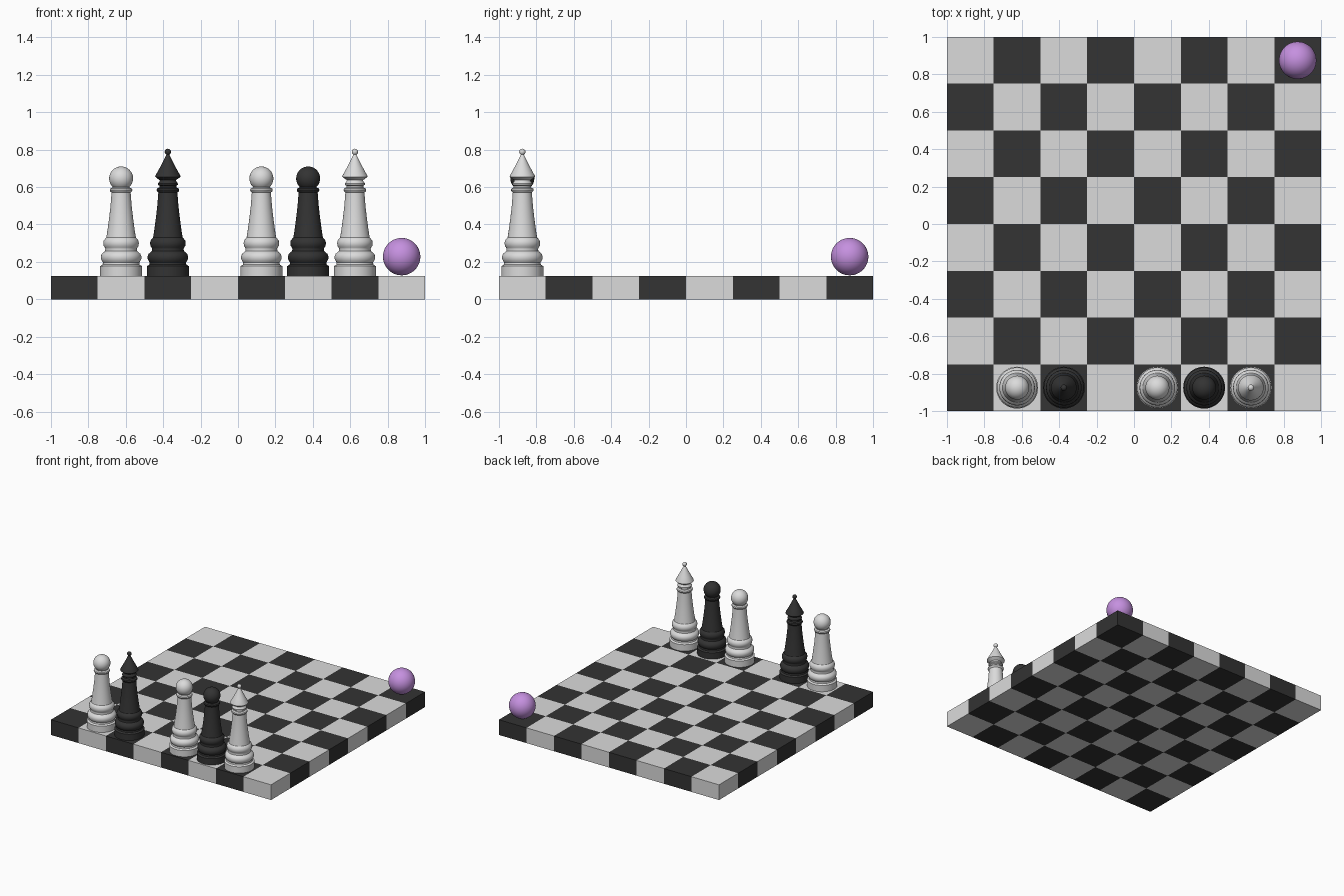
import bpy, bmesh, math

if "Cube" in bpy.data.objects:
    bpy.data.objects.remove(bpy.data.objects["Cube"])

SQ = 0.25      # square size
TOP = 0.125    # board thickness


def material(name, rgb):
    m = bpy.data.materials.new(name)
    m.diffuse_color = (*rgb, 1)
    m.use_nodes = True
    m.node_tree.nodes["Principled BSDF"].inputs["Base Color"].default_value = m.diffuse_color
    return m


light = material("light grey", (0.71, 0.71, 0.71))
dark = material("dark grey", (0.033, 0.033, 0.033))
purple = material("purple", (0.56, 0.28, 0.74))


def finish(bm, name, mats, loc=(0, 0, 0), smooth=True):
    bmesh.ops.recalc_face_normals(bm, faces=bm.faces)
    me = bpy.data.meshes.new(name)
    bm.to_mesh(me)
    bm.free()
    for m in mats:
        me.materials.append(m)
    ob = bpy.data.objects.new(name, me)
    ob.location = loc
    bpy.context.collection.objects.link(ob)
    if smooth:
        me.polygons.foreach_set("use_smooth", [True] * len(me.polygons))
        me.set_sharp_from_angle(angle=math.radians(35))
    return ob


# board: one slab cut into 8 x 8, checkered by square position
bm = bmesh.new()
bmesh.ops.create_cube(bm, size=2)
bmesh.ops.scale(bm, vec=(1, 1, TOP / 2), verts=bm.verts)
bmesh.ops.translate(bm, vec=(0, 0, TOP / 2), verts=bm.verts)
for axis in ((1, 0, 0), (0, 1, 0)):
    for k in range(1, 8):
        co = [a * (k * SQ - 1) for a in axis]
        bmesh.ops.bisect_plane(bm, geom=bm.verts[:] + bm.edges[:] + bm.faces[:],
                               plane_co=co, plane_no=axis)
for f in bm.faces:
    c = f.calc_center_median()
    i, j = (min(7, int((v + 1) / SQ)) for v in (c.x, c.y))
    f.material_index = 1 if (i + j) % 2 == 0 else 0
finish(bm, "checkered_board", [light, dark], smooth=False)


# turned pieces: profiles of (radius, height above the board)
def arc(r, z, start, end, n):
    """Points of a circle on the axis, angles in degrees from the bottom."""
    return [(r * math.sin(math.radians(start + (end - start) * k / n)),
             z - r * math.cos(math.radians(start + (end - start) * k / n)))
            for k in range(n + 1)]


BASE = [(0, 0), (0.112, 0), (0.112, 0.052), (0.099, 0.06), (0.097, 0.072),
        (0.103, 0.08), (0.108, 0.092), (0.108, 0.106), (0.103, 0.118),
        (0.094, 0.126), (0.086, 0.133), (0.084, 0.145), (0.087, 0.152),
        (0.093, 0.16), (0.095, 0.175), (0.093, 0.188), (0.086, 0.198),
        (0.079, 0.205)]
BODY = [(0.072, 0.25), (0.064, 0.31), (0.057, 0.37), (0.053, 0.42), (0.051, 0.446)]
PAWN = BASE + BODY + [(0.058, 0.452), (0.061, 0.459), (0.058, 0.467), (0.046, 0.472)] \
    + arc(0.064, 0.521, 45, 180, 14)
BISHOP = BASE + BODY + [(0.058, 0.452), (0.061, 0.459), (0.058, 0.467), (0.046, 0.473),
                        (0.046, 0.482), (0.053, 0.487), (0.054, 0.494), (0.046, 0.503),
                        (0.043, 0.512), (0.055, 0.52), (0.068, 0.53), (0.066, 0.537),
                        (0.045, 0.575), (0.026, 0.612), (0.013, 0.638), (0.008, 0.648)] \
    + arc(0.017, 0.663, 30, 180, 8)


def lathe(name, profile, mat, column, segs=48):
    bm = bmesh.new()
    vs = [bm.verts.new((r, 0, z)) for r, z in profile]
    es = [bm.edges.new(p) for p in zip(vs, vs[1:])]
    bmesh.ops.spin(bm, geom=vs + es, cent=(0, 0, 0), axis=(0, 0, 1),
                   angle=2 * math.pi, steps=segs)
    bmesh.ops.remove_doubles(bm, verts=bm.verts, dist=1e-5)
    finish(bm, name, [mat], ((column + 0.5) * SQ - 1, -0.875, TOP))


lathe("light_pawn_left", PAWN, light, 1)
lathe("dark_bishop", BISHOP, dark, 2)
lathe("light_pawn_middle", PAWN, light, 4)
lathe("dark_pawn", PAWN, dark, 5)
lathe("light_bishop", BISHOP, light, 6)

# ball resting on the far corner square
bm = bmesh.new()
bmesh.ops.create_uvsphere(bm, u_segments=48, v_segments=24, radius=0.1)
finish(bm, "ball", [purple], (0.875, 0.875, 0.228))
